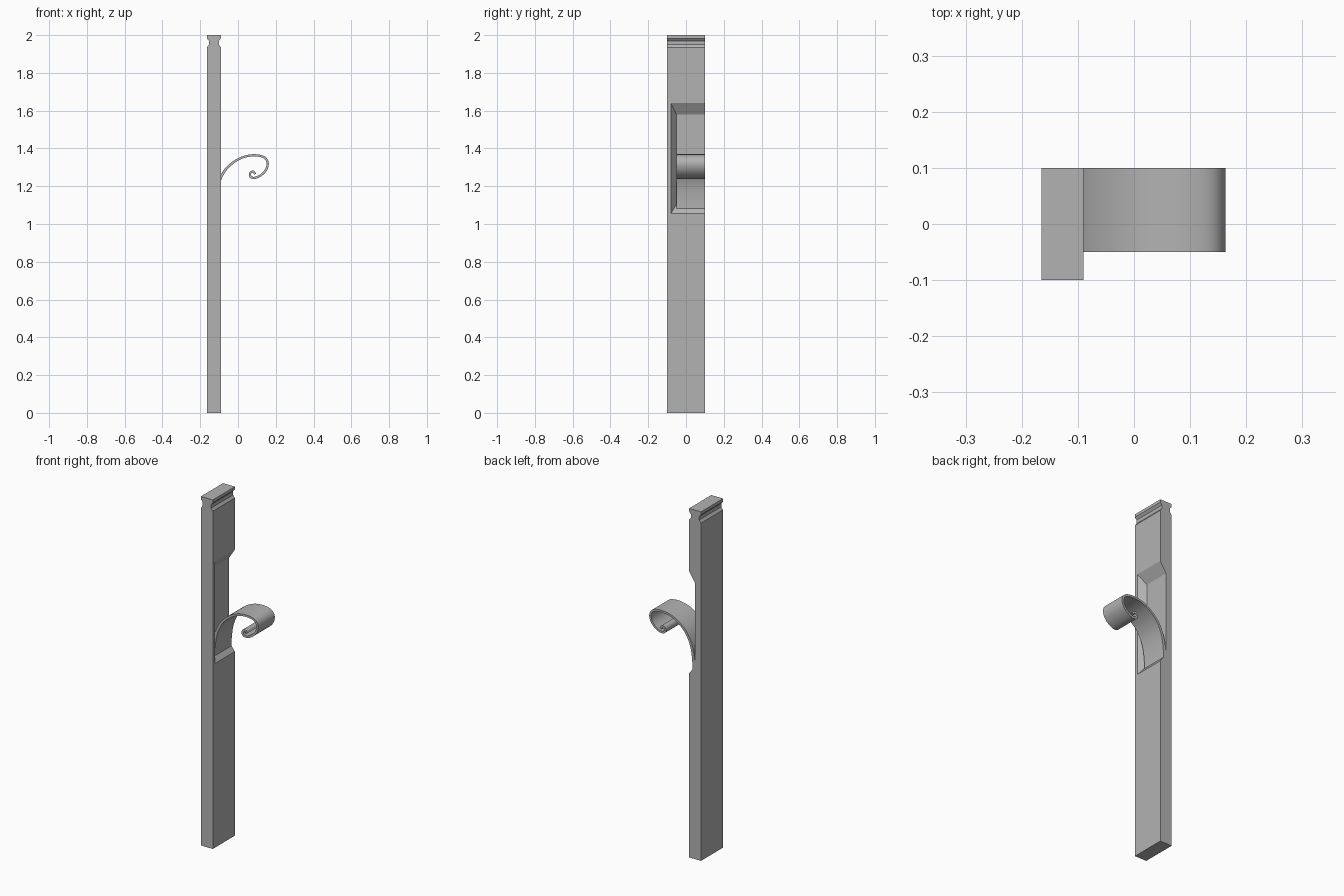
import bpy, bmesh
from mathutils import Vector

cube = bpy.data.objects.get("Cube")
if cube:
    bpy.data.objects.remove(cube, do_unlink=True)

grey = bpy.data.materials.new("plain grey")
grey.use_nodes = True
COLOUR = (0.45, 0.45, 0.45, 1)
grey.diffuse_color = COLOUR
grey.node_tree.nodes["Principled BSDF"].inputs["Base Color"].default_value = COLOUR

LEFT, RIGHT, FRONT, BACK = -0.165, -0.09, -0.1, 0.1
FLOOR = (LEFT + RIGHT) / 2
RECESS_FRONT = -0.05


def finish(bm, name):
    bmesh.ops.recalc_face_normals(bm, faces=bm.faces)
    mesh = bpy.data.meshes.new(name)
    bm.to_mesh(mesh)
    bm.free()
    mesh.materials.append(grey)
    obj = bpy.data.objects.new(name, mesh)
    bpy.context.collection.objects.link(obj)
    return obj


def activate(obj):
    bpy.ops.object.select_all(action='DESELECT')
    obj.select_set(True)
    bpy.context.view_layer.objects.active = obj


def extrude_profile(name, points, y0, y1):
    """Extrude a closed x-z outline along y."""
    bm = bmesh.new()
    face = bm.faces.new([bm.verts.new((x, y0, z)) for x, z in points])
    new = bmesh.ops.extrude_face_region(bm, geom=[face])["geom"]
    verts = [v for v in new if isinstance(v, bmesh.types.BMVert)]
    bmesh.ops.translate(bm, verts=verts, vec=(0, y1 - y0, 0))
    return finish(bm, name)


# Post with a shallow groove under the cap on both wide sides
side = [(0, 0), (0, 1.935), (0.011, 1.95), (0.011, 1.97), (0, 1.983), (0, 2)]
outline = [(RIGHT - d, z) for d, z in side] + [(LEFT + d, z) for d, z in reversed(side)]
post = extrude_profile("post", outline, FRONT, BACK)

# Recess with sloping ends, open at the back
bm = bmesh.new()
rings = []
for x, y, low, high in ((FLOOR, RECESS_FRONT, 1.105, 1.58),
                        (2 * RIGHT - FLOOR, -0.11, 1.005, 1.7)):
    rings.append([bm.verts.new((x, py, pz)) for py, pz in
                  ((y, low), (0.2, low), (0.2, high), (y, high))])
inner, outer = rings
bm.faces.new(inner)
bm.faces.new(outer)
for i in range(4):
    j = (i + 1) % 4
    bm.faces.new((inner[i], inner[j], outer[j], outer[i]))
cutter = finish(bm, "recess_cutter")
cutter.hide_render = True

cut = post.modifiers.new("recess", 'BOOLEAN')
cut.operation = 'DIFFERENCE'
cut.solver = 'EXACT'
cut.object = cutter
activate(post)
bpy.ops.object.modifier_apply(modifier=cut.name)
bpy.data.objects.remove(cutter, do_unlink=True)

# Curled shaving peeling out of the recess
path = [Vector(p) for p in (
    (-0.12, 1.08), (-0.117, 1.14), (-0.106, 1.205), (-0.084, 1.26),
    (-0.05, 1.305), (0, 1.342), (0.05, 1.36), (0.1, 1.363), (0.14, 1.352),
    (0.157, 1.325), (0.151, 1.292), (0.13, 1.265), (0.1, 1.247),
    (0.075, 1.245), (0.063, 1.258), (0.068, 1.274), (0.083, 1.276),
    (0.09, 1.264))]


def smooth_path(points, steps):
    """Catmull-Rom samples through the points."""
    ends = [2 * points[0] - points[1]] + points + [2 * points[-1] - points[-2]]
    samples = []
    for a, b, c, d in zip(ends, ends[1:], ends[2:], ends[3:]):
        for s in range(steps):
            t = s / steps
            samples.append(0.5 * (2 * b + (c - a) * t + (2 * a - 5 * b + 4 * c - d) * t**2
                                  + (3 * b - a - 3 * c + d) * t**3))
    return samples + [points[-1]]


samples = smooth_path(path, 4)
bm = bmesh.new()
sections = []
for i, p in enumerate(samples):
    tangent = (samples[min(i + 1, len(samples) - 1)] - samples[max(i - 1, 0)]).normalized()
    half = 0.009 - 0.003 * min(1, i / 20)
    offset = Vector((-tangent.y, tangent.x)) * half
    a, b = p + offset, p - offset
    sections.append([bm.verts.new((q.x, y, q.y)) for q, y in
                     ((a, RECESS_FRONT), (a, BACK), (b, BACK), (b, RECESS_FRONT))])
for s, t in zip(sections, sections[1:]):
    for i in range(4):
        j = (i + 1) % 4
        bm.faces.new((s[i], s[j], t[j], t[i]))
bm.faces.new(sections[0])
bm.faces.new(sections[-1])
curl = finish(bm, "curled_shaving")
activate(curl)
bpy.ops.object.shade_smooth_by_angle()
